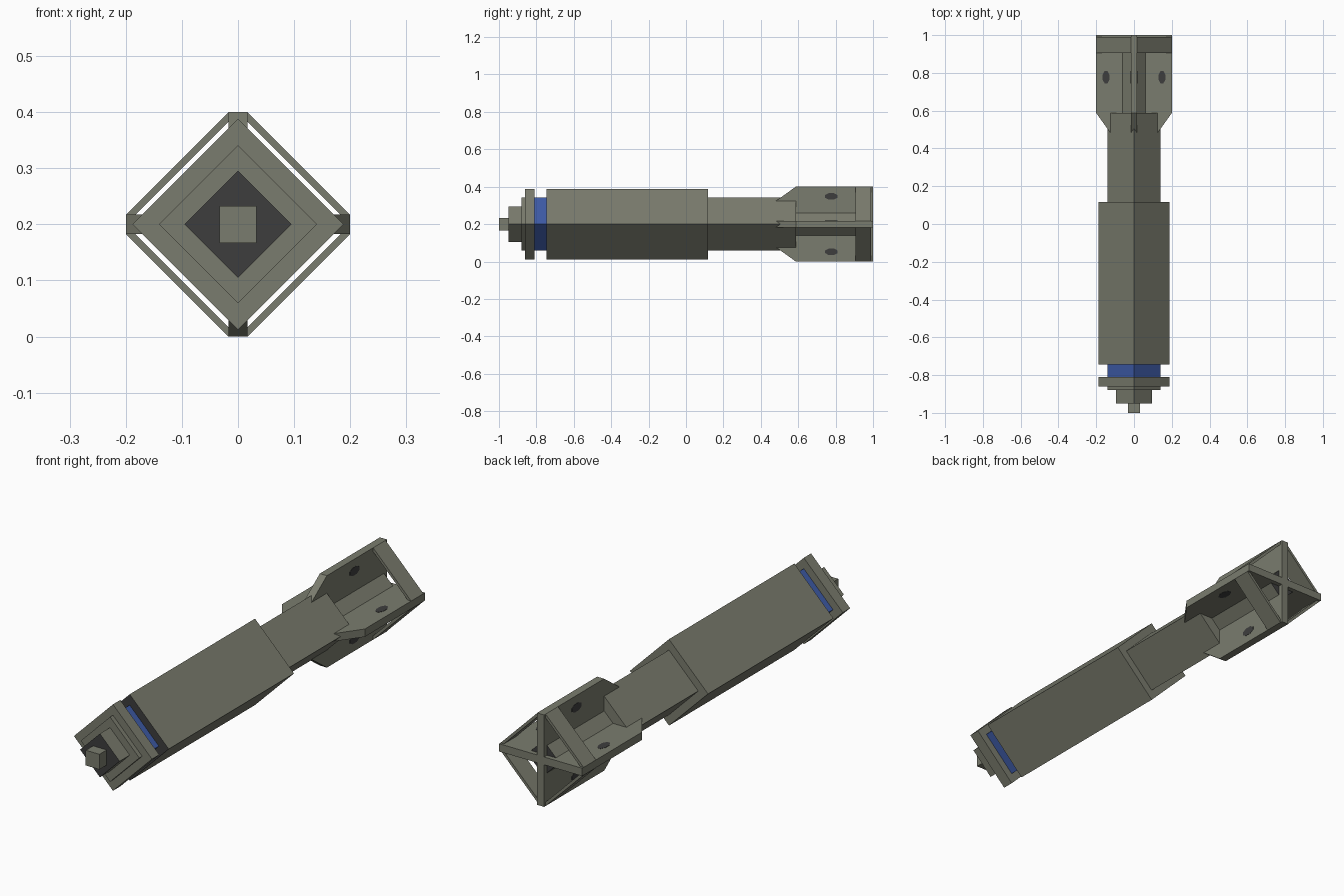
import bpy, bmesh, math
from mathutils import Matrix, Vector

if "Cube" in bpy.data.objects:
    bpy.data.objects.remove(bpy.data.objects["Cube"])

AXIS = Matrix.Translation((0, 0, 0.2))   # long axis runs along y at this height


def material(name, rgb):
    m = bpy.data.materials.new(name)
    m.diffuse_color = (*rgb, 1)
    m.use_nodes = True
    m.node_tree.nodes["Principled BSDF"].inputs["Base Color"].default_value = m.diffuse_color
    return m


OLIVE = material("olive_grey", (0.195, 0.202, 0.156))
DARK = material("dark_grey", (0.048, 0.048, 0.048))
BLUE = material("blue", (0.048, 0.105, 0.39))


def prism(name, points, offset, mats, dark_dir=0, roll=0):
    """Extrude a flat polygon by a vector, roll it round the long axis.
    Faces pointing along dark_dir on y take the second material."""
    bm = bmesh.new()
    base = bm.faces.new([bm.verts.new(p) for p in points])
    ext = bmesh.ops.extrude_face_region(bm, geom=[base], use_keep_orig=True)
    moved = [g for g in ext["geom"] if isinstance(g, bmesh.types.BMVert)]
    bmesh.ops.translate(bm, verts=moved, vec=Vector(offset))
    bmesh.ops.recalc_face_normals(bm, faces=bm.faces)
    for f in bm.faces:
        if dark_dir and f.normal.y * dark_dir > 0.9:
            f.material_index = 1
    bm.transform(AXIS @ Matrix.Rotation(roll, 4, 'Y'))
    me = bpy.data.meshes.new(name)
    bm.to_mesh(me)
    bm.free()
    for m in mats:
        me.materials.append(m)
    ob = bpy.data.objects.new(name, me)
    bpy.context.collection.objects.link(ob)
    return ob


def diamond(name, y0, y1, r, mats=(OLIVE,), dark_dir=0, roll=0):
    pts = [(r, y0, 0), (0, y0, r), (-r, y0, 0), (0, y0, -r)]
    return prism(name, pts, (0, y1 - y0, 0), mats, dark_dir, roll)


# Stepped body, front to back
diamond("nose_pin", -1.0, -0.95, 0.033 * math.sqrt(2), roll=math.pi / 4)
diamond("nose_cap", -0.95, -0.88, 0.095, (OLIVE, DARK), -1)
diamond("nose_step", -0.88, -0.86, 0.141)
diamond("front_collar", -0.86, -0.81, 0.188)
diamond("blue_band", -0.81, -0.745, 0.141, (BLUE,))
diamond("main_body", -0.745, 0.117, 0.188, (OLIVE, DARK), -1)
diamond("tail_section", 0.117, 0.587, 0.141)
diamond("tail_core", 0.587, 0.98, 0.077, (OLIVE, DARK), 1)

# Fins, fin holes and tail ring repeat every quarter turn
T = 0.017
fin_outline = [(0, 0.48), (0.123, 0.48), (0.2, 0.587), (0.2, 1.0), (0, 1.0)]
hole_angles = [math.pi / 8 + i * math.pi / 4 for i in range(8)]
for k in range(4):
    roll = k * math.pi / 2
    prism(f"fin_{k + 1}", [(x, y, -T) for x, y in fin_outline],
          (0, 0, 2 * T), (OLIVE,), roll=roll)
    # Dark recess marks on both sides of the fin
    for side, z in (("a", T), ("b", -T)):
        pts = [(0.148 + 0.019 * math.cos(a), 0.777 + 0.036 * math.sin(a), z)
               for a in hole_angles]
        prism(f"fin_hole_{k + 1}{side}", pts,
              (0, 0, math.copysign(0.001, z)), (DARK,), roll=roll)
    # Thin panel joining neighbouring fin tips
    ring = [(T, 0.2), (0.2, T), (0.183, T), (T, 0.183)]
    prism(f"tail_panel_{k + 1}", [(x, 0.905, z) for x, z in ring],
          (0, 0.085, 0), (OLIVE,), roll=roll)
